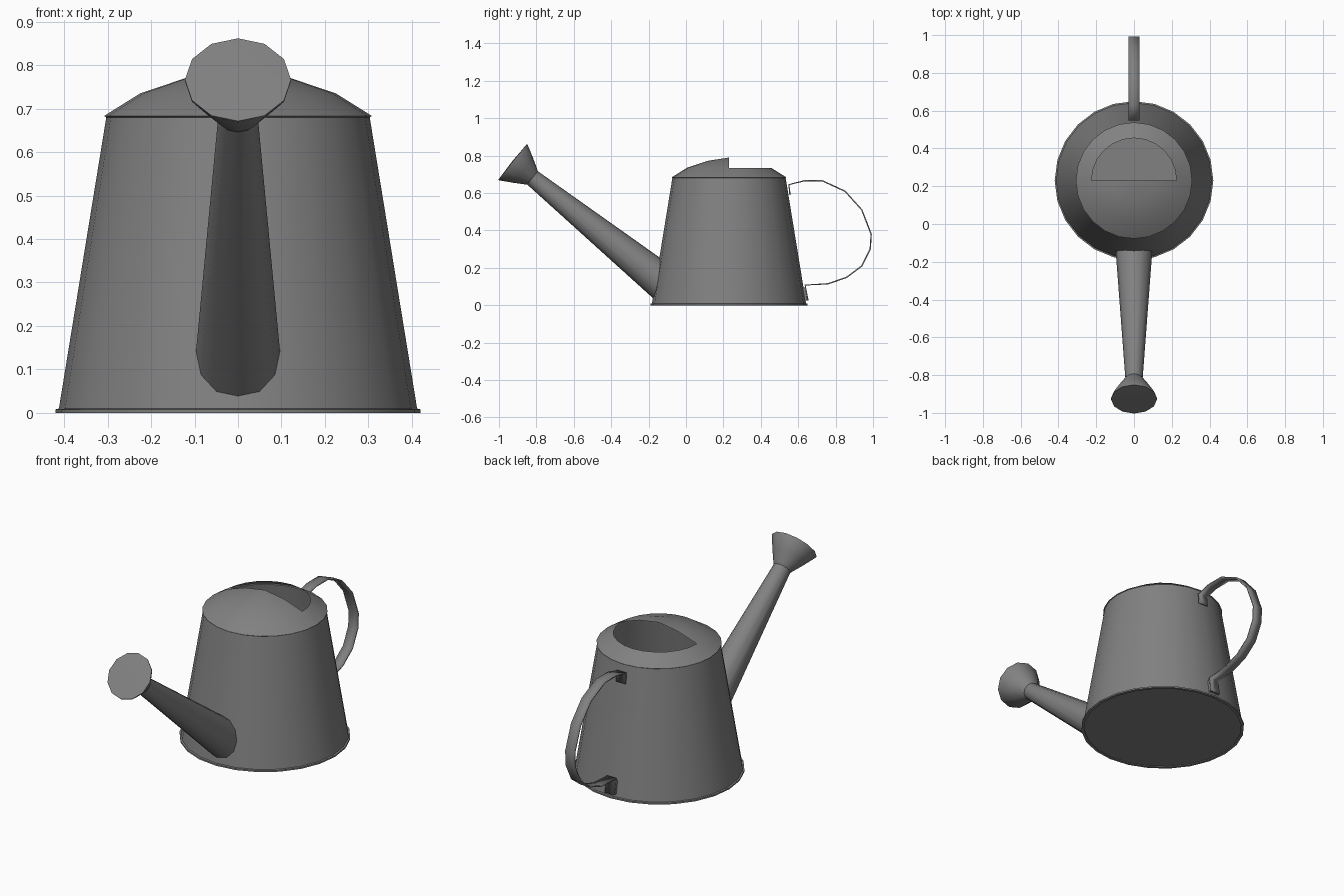
import bpy, bmesh, math
from mathutils import Vector

cube = bpy.data.objects.get("Cube")
if cube:
    bpy.data.objects.remove(cube, do_unlink=True)

metal = bpy.data.materials.new("grey metal")
metal.use_nodes = True
GREY = (0.22, 0.22, 0.22, 1)
metal.diffuse_color = GREY
metal.node_tree.nodes["Principled BSDF"].inputs["Base Color"].default_value = GREY

CENTRE = Vector((0, 0.23, 0))
UP = Vector((0, 0, 1))


def finish(name, bm, angle=35):
    """Turn a bmesh into a smooth-shaded metal object."""
    mesh = bpy.data.meshes.new(name)
    bm.to_mesh(mesh)
    bm.free()
    mesh.materials.append(metal)
    obj = bpy.data.objects.new(name, mesh)
    bpy.context.collection.objects.link(obj)
    bpy.ops.object.select_all(action="DESELECT")
    obj.select_set(True)
    bpy.context.view_layer.objects.active = obj
    bpy.ops.object.shade_smooth_by_angle(angle=math.radians(angle))
    return obj


def lathe(profile, origin, axis, sides):
    """Revolve (radius, distance) pairs around an axis."""
    bm = bmesh.new()
    turn = UP.rotation_difference(axis)
    rings = []
    for r, h in profile:
        ring = []
        for i in range(sides if r else 1):
            a = math.tau * i / sides
            p = Vector((r * math.cos(a), r * math.sin(a), h))
            ring.append(bm.verts.new(origin + turn @ p))
        rings.append(ring)
    for low, high in zip(rings, rings[1:]):
        for i in range(sides):
            j = (i + 1) % sides
            quad = [low[i % len(low)], low[j % len(low)],
                    high[j % len(high)], high[i % len(high)]]
            bm.faces.new(list(dict.fromkeys(quad)))
    return bm


# Tapered body with a closed floor and a thin foot rim
finish("body", lathe([(0, 0.004), (0.405, 0.004), (0.405, 0), (0.42, 0),
                      (0.42, 0.008), (0.412, 0.01), (0.303, 0.68),
                      (0.308, 0.683)], CENTRE, UP, 24))

# Domed lid, open over the rear half inside the collar
bm = lathe([(0.308, 0.683), (0.225, 0.735), (0.115, 0.772), (0, 0.79)],
           CENTRE, UP, 24)
opening = []
for f in bm.faces:
    offset = f.calc_center_median() - CENTRE
    if offset.y > 0 and offset.xy.length < 0.22:
        opening.append(f)
bmesh.ops.delete(bm, geom=opening, context="FACES")
finish("lid", bm, 50)

# Slanted spout running into the body
tip = Vector((0, -0.828, 0.687))
slant = Vector((0, -0.78, 0.625)).normalized()
finish("spout", lathe([(0.1, -0.93), (0.045, 0)], tip, slant, 12))

# Flared sprinkler head with a flat face
finish("sprinkler_head", lathe([(0.045, -0.01), (0.052, 0.0), (0.085, 0.055),
                                (0.122, 0.122), (0.122, 0.127), (0, 0.131)],
                               tip, slant, 12))

# Strap handle with end tabs lying against the body
path = [(0.556, 0.59), (0.55, 0.645), (0.63, 0.665), (0.73, 0.665),
        (0.85, 0.61), (0.94, 0.51), (0.99, 0.38), (0.985, 0.3),
        (0.94, 0.21), (0.86, 0.15), (0.76, 0.115), (0.637, 0.108),
        (0.652, 0.025)]
bm = bmesh.new()
pairs = [[bm.verts.new((x, y, z)) for x in (-0.028, 0.028)] for y, z in path]
for (a, b), (c, d) in zip(pairs, pairs[1:]):
    bm.faces.new((a, b, d, c))
handle = finish("handle", bm)
strap = handle.modifiers.new("strap thickness", "SOLIDIFY")
strap.thickness = 0.007
strap.offset = 0

# Fixing plate under the lower end of the handle
bm = bmesh.new()
bmesh.ops.create_cube(bm, size=1)
for v in bm.verts:
    z = 0.06 + v.co.z * 0.07
    v.co = Vector((v.co.x * 0.056, 0.642 - 0.163 * (z - 0.03) + v.co.y * 0.02, z))
finish("handle_plate", bm)
